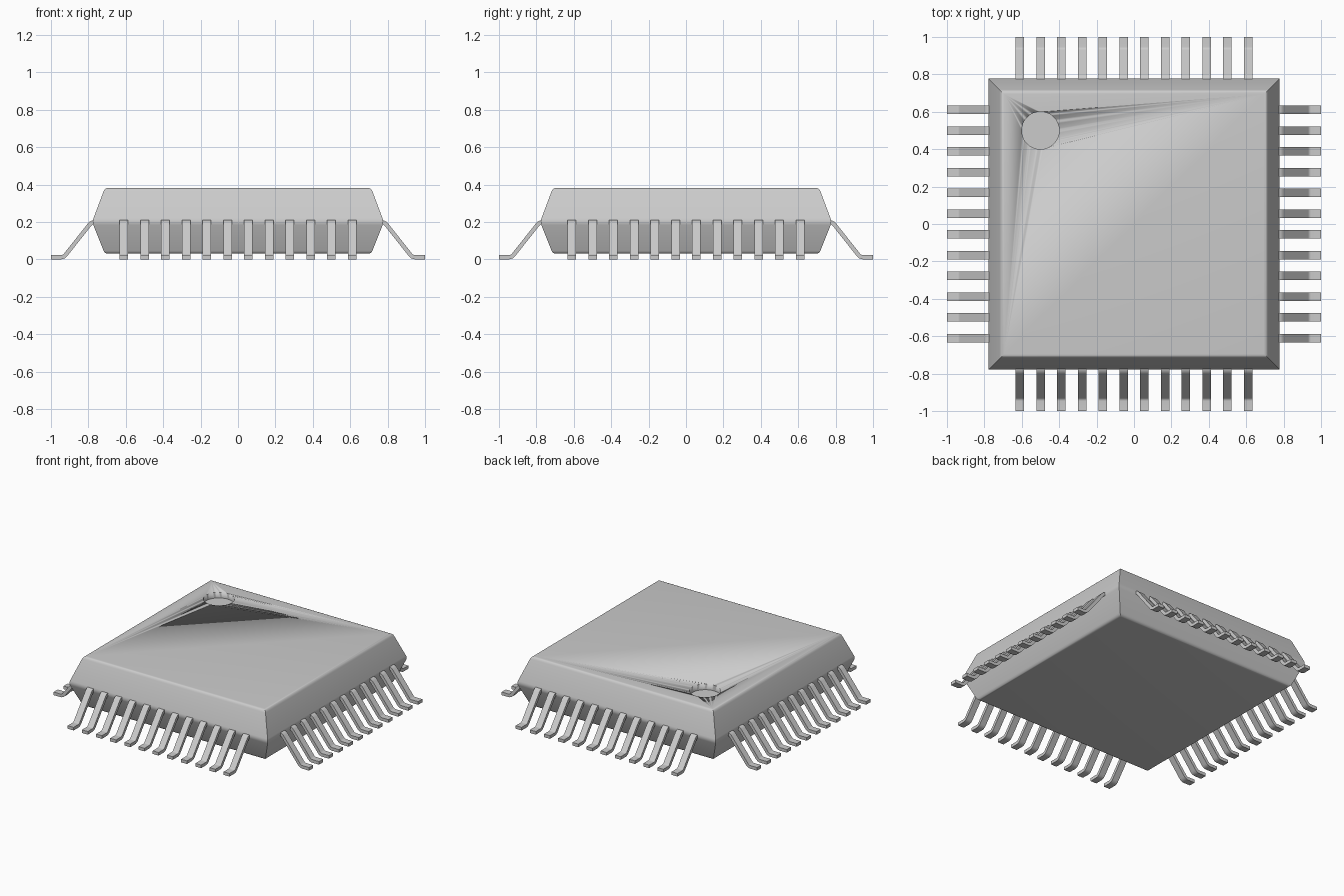
import bpy, bmesh, math
from mathutils import Vector, Matrix

if "Cube" in bpy.data.objects:
    bpy.data.objects.remove(bpy.data.objects["Cube"], do_unlink=True)

grey = bpy.data.materials.new("light grey")
grey.use_nodes = True
colour = (0.6, 0.6, 0.6, 1)
grey.diffuse_color = colour
grey.node_tree.nodes["Principled BSDF"].inputs["Base Color"].default_value = colour


def finish(name, bm, smooth_angle):
    """Turn a bmesh into a shaded object with the grey material."""
    bmesh.ops.recalc_face_normals(bm, faces=bm.faces)
    mesh = bpy.data.meshes.new(name)
    bm.to_mesh(mesh)
    bm.free()
    mesh.materials.append(grey)
    obj = bpy.data.objects.new(name, mesh)
    bpy.context.collection.objects.link(obj)
    bpy.ops.object.select_all(action="DESELECT")
    obj.select_set(True)
    bpy.context.view_layer.objects.active = obj
    bpy.ops.object.shade_smooth_by_angle(angle=math.radians(smooth_angle))
    return obj


def rounded(points, radius, steps=4):
    """Replace the inner corners of a path with short arcs."""
    path = [Vector(points[0])]
    for a, b, c in zip(points, points[1:], points[2:]):
        a, b, c = Vector(a), Vector(b), Vector(c)
        start = b + (a - b).normalized() * radius
        end = b + (c - b).normalized() * radius
        for i in range(steps + 1):
            t = i / steps
            path.append(start * (1 - t) ** 2 + b * 2 * t * (1 - t) + end * t * t)
    return path + [Vector(points[-1])]


# Chip body: square rings lofted along a rounded side profile
bm = bmesh.new()
side = rounded([(0.6, 0.03), (0.712, 0.03), (0.78, 0.2), (0.712, 0.382), (0.6, 0.382)], 0.018)
side = side[1:-1]
rings = [[bm.verts.new((sx * r, sy * r, z)) for sx, sy in ((-1, -1), (1, -1), (1, 1), (-1, 1))]
         for r, z in side]
for low, high in zip(rings, rings[1:]):
    for i in range(4):
        j = (i + 1) % 4
        bm.faces.new((low[i], low[j], high[j], high[i]))
bm.faces.new(rings[0])
bm.faces.new(rings[-1])
body = finish("chip_body", bm, 30)

# Round index dimple sunk into one corner of the top
bm = bmesh.new()
bmesh.ops.create_cone(bm, cap_ends=True, segments=48, radius1=0.1, radius2=0.1, depth=0.1,
                      matrix=Matrix.Translation((-0.5, 0.5, 0.392)))
cutter = finish("dimple_cutter", bm, 30)
cutter.hide_render = True
cut = body.modifiers.new("dimple", "BOOLEAN")
cut.object = cutter
cut.solver = "EXACT"
bpy.context.view_layer.objects.active = body
bpy.ops.object.modifier_apply(modifier=cut.name)
bpy.data.objects.remove(cutter, do_unlink=True)

# Gull-wing lead outline: a bent centre line thickened to both sides
THICK, WIDTH, PITCH, COUNT = 0.022, 0.046, 0.111, 12
centre = rounded([(0.72, 0.199), (0.783, 0.199), (0.932, THICK / 2), (1.0, THICK / 2)], 0.016)
upper, lower = [], []
for i, p in enumerate(centre):
    along = (centre[min(i + 1, len(centre) - 1)] - centre[max(i - 1, 0)]).normalized()
    normal = Vector((-along.y, along.x)) * THICK / 2
    upper.append(p + normal)
    lower.append(p - normal)


def add_lead(bm, offset, turn):
    """Sweep the lead outline across its width at one place on one side."""
    rows = []
    for u, l in zip(upper, lower):
        corners = [(p.x, offset + s * WIDTH / 2, p.y) for p, s in ((u, -1), (u, 1), (l, 1), (l, -1))]
        rows.append([bm.verts.new(turn @ Vector(c)) for c in corners])
    for a, b in zip(rows, rows[1:]):
        for i in range(4):
            j = (i + 1) % 4
            bm.faces.new((a[i], a[j], b[j], b[i]))
    bm.faces.new(rows[0])
    bm.faces.new(rows[-1])


# A row of leads on each of the four sides
for k, name in enumerate(("left_leads", "back_leads", "right_leads", "front_leads")):
    bm = bmesh.new()
    turn = Matrix.Rotation(k * math.pi / 2, 3, "Z")
    for n in range(COUNT):
        add_lead(bm, (n - (COUNT - 1) / 2) * PITCH, turn)
    finish(name, bm, 35)
